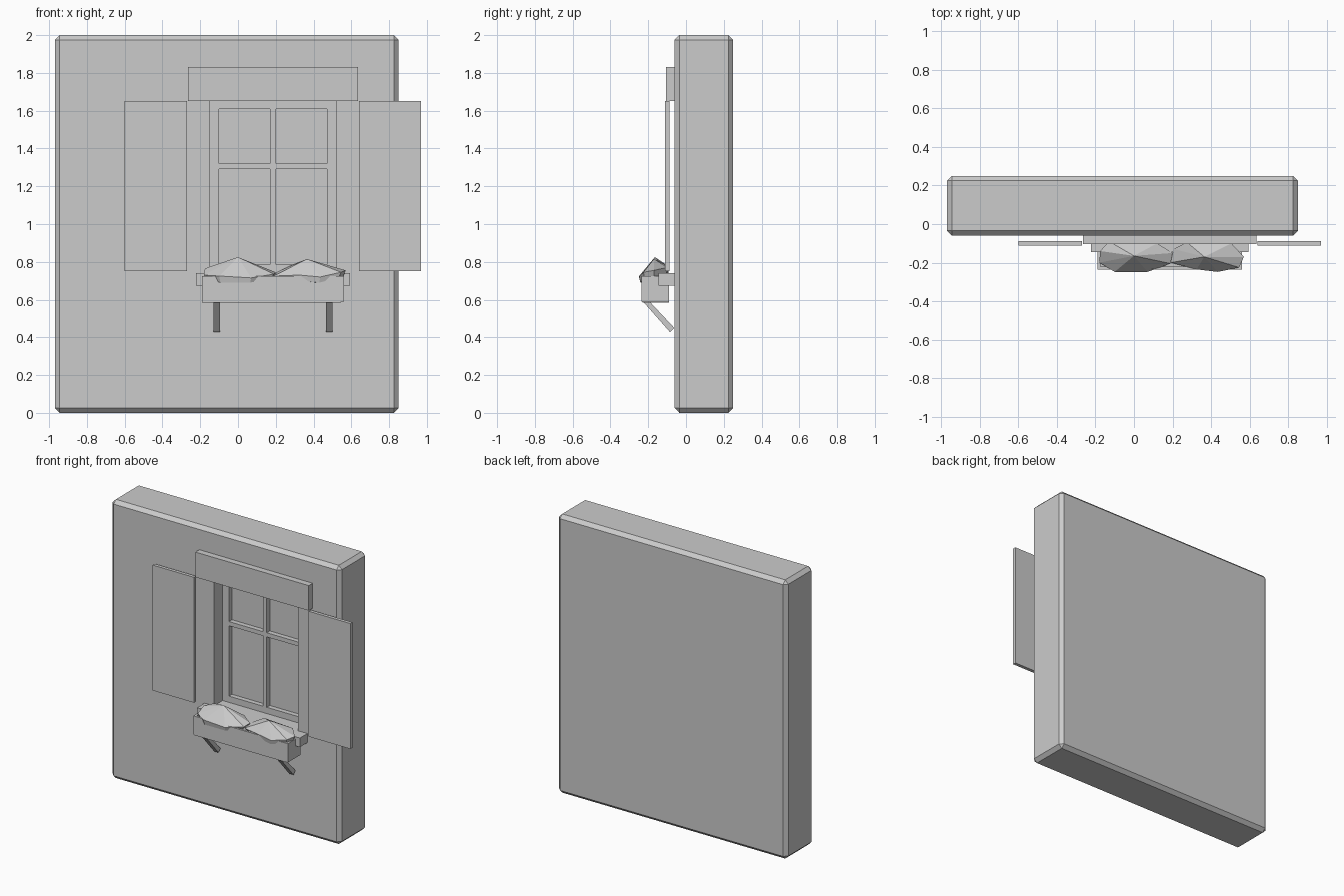
import bpy, bmesh, math
from mathutils import Vector

if "Cube" in bpy.data.objects:
    bpy.data.objects.remove(bpy.data.objects["Cube"])


def add_object(name, bm):
    bmesh.ops.recalc_face_normals(bm, faces=bm.faces)
    mesh = bpy.data.meshes.new(name)
    bm.to_mesh(mesh)
    bm.free()
    ob = bpy.data.objects.new(name, mesh)
    bpy.context.collection.objects.link(ob)
    return ob


def box(name, x, y, z, bevel=0):
    bm = bmesh.new()
    bmesh.ops.create_cube(bm, size=1)
    for v in bm.verts:
        v.co = [(r[0] + r[1]) / 2 + c * (r[1] - r[0]) for r, c in zip((x, y, z), v.co)]
    if bevel:
        bmesh.ops.bevel(bm, geom=bm.edges[:], offset=bevel, segments=1, affect='EDGES')
    return add_object(name, bm)


def profile_bar(name, x, pts):
    # (y, z) outline extruded along x
    bm = bmesh.new()
    f = bm.faces.new([bm.verts.new((x[0], y, z)) for y, z in pts])
    ext = bmesh.ops.extrude_face_region(bm, geom=[f])['geom']
    bmesh.ops.translate(bm, vec=(x[1] - x[0], 0, 0),
                        verts=[g for g in ext if isinstance(g, bmesh.types.BMVert)])
    return add_object(name, bm)


CX = 0.185  # window centre line

# wall with a window recess
wall = box("wall", (-0.97, 0.85), (-0.06, 0.25), (0, 2), 0.025)
cutter = box("recess_cutter", (CX - 0.335, CX + 0.335), (-0.2, 0.075), (0.74, 1.65))
cutter.hide_render = True
cutter.hide_viewport = True
mod = wall.modifiers.new("recess", 'BOOLEAN')
mod.operation = 'DIFFERENCE'
mod.solver = 'EXACT'
mod.object = cutter

# window frame and glazing bars
FY = (0.04, 0.075)
for s, side in ((-1, "left"), (1, "right")):
    xs = sorted((CX + s * 0.335, CX + s * 0.285))
    box("frame_" + side, xs, FY, (0.74, 1.65))
box("frame_top", (CX - 0.285, CX + 0.285), FY, (1.61, 1.65))
box("frame_bottom", (CX - 0.285, CX + 0.285), FY, (0.74, 0.785))
box("mullion", (CX - 0.015, CX + 0.015), FY, (0.785, 1.61))
for s, side in ((-1, "left"), (1, "right")):
    xs = sorted((CX + s * 0.015, CX + s * 0.285))
    box("glazing_bar_" + side, xs, FY, (1.29, 1.32))

# lintel, sill and shutters
box("lintel", (CX - 0.45, CX + 0.45), (-0.105, -0.06), (1.65, 1.83))
box("sill", (CX - 0.408, CX + 0.408), (-0.145, 0.04), (0.675, 0.74))
for s, side in ((-1, "left"), (1, "right")):
    xs = sorted((CX + s * 0.455, CX + s * 0.785))
    box("shutter_" + side, xs, (-0.112, -0.088), (0.75, 1.65))

# flower box: base, front, back, ends
box("planter_base", (CX - 0.375, CX + 0.36), (-0.23, -0.09), (0.585, 0.6))
box("planter_front", (CX - 0.375, CX + 0.375), (-0.235, -0.22), (0.59, 0.725))
box("planter_back", (CX - 0.36, CX + 0.36), (-0.105, -0.09), (0.6, 0.725))
for s, side in ((-1, "left"), (1, "right")):
    xs = sorted((CX + s * 0.375, CX + s * 0.36))
    box("planter_end_" + side, xs, (-0.22, -0.09), (0.59, 0.725))
box("planter_soil", (CX - 0.36, CX + 0.36), (-0.22, -0.105), (0.6, 0.7))

# diagonal brackets
for x in (-0.13, 0.465):
    profile_bar("planter_bracket", (x, x + 0.035),
                [(-0.225, 0.587), (-0.19, 0.587), (-0.062, 0.45), (-0.085, 0.428)])


# faceted foliage clumps
def foliage(name, cx, peak, ring, skirt):
    bm = bmesh.new()
    top = bm.verts.new((cx + peak[0], peak[1], peak[2]))
    upper = [bm.verts.new((cx + a, b, c)) for a, b, c in ring]
    lower = [bm.verts.new((cx + a * 0.93, b * 0.93 - 0.011, c)) for (a, b, _), c in zip(ring, skirt)]
    base = bm.verts.new((cx, -0.17, 0.68))
    n = len(ring)
    for i in range(n):
        j = (i + 1) % n
        bm.faces.new((upper[i], upper[j], top))
        bm.faces.new((upper[i], lower[i], lower[j], upper[j]))
        bm.faces.new((lower[j], lower[i], base))
    return add_object(name, bm)


foliage("foliage_left", 0.0, (0.0, -0.165, 0.825),
        [(-0.18, -0.20, 0.73), (-0.10, -0.248, 0.725), (0.07, -0.248, 0.715), (0.19, -0.205, 0.735),
         (0.20, -0.15, 0.745), (0.12, -0.10, 0.76), (-0.13, -0.09, 0.775), (-0.175, -0.14, 0.765)],
        [0.715, 0.69, 0.69, 0.715, 0.72, 0.72, 0.72, 0.72])
foliage("foliage_right", 0.375, (-0.01, -0.17, 0.815),
        [(-0.185, -0.20, 0.725), (-0.05, -0.235, 0.73), (0.06, -0.248, 0.72), (0.17, -0.225, 0.745),
         (0.195, -0.17, 0.755), (0.13, -0.10, 0.77), (-0.10, -0.095, 0.78), (-0.17, -0.13, 0.745)],
        [0.715, 0.70, 0.69, 0.715, 0.72, 0.72, 0.72, 0.72])
